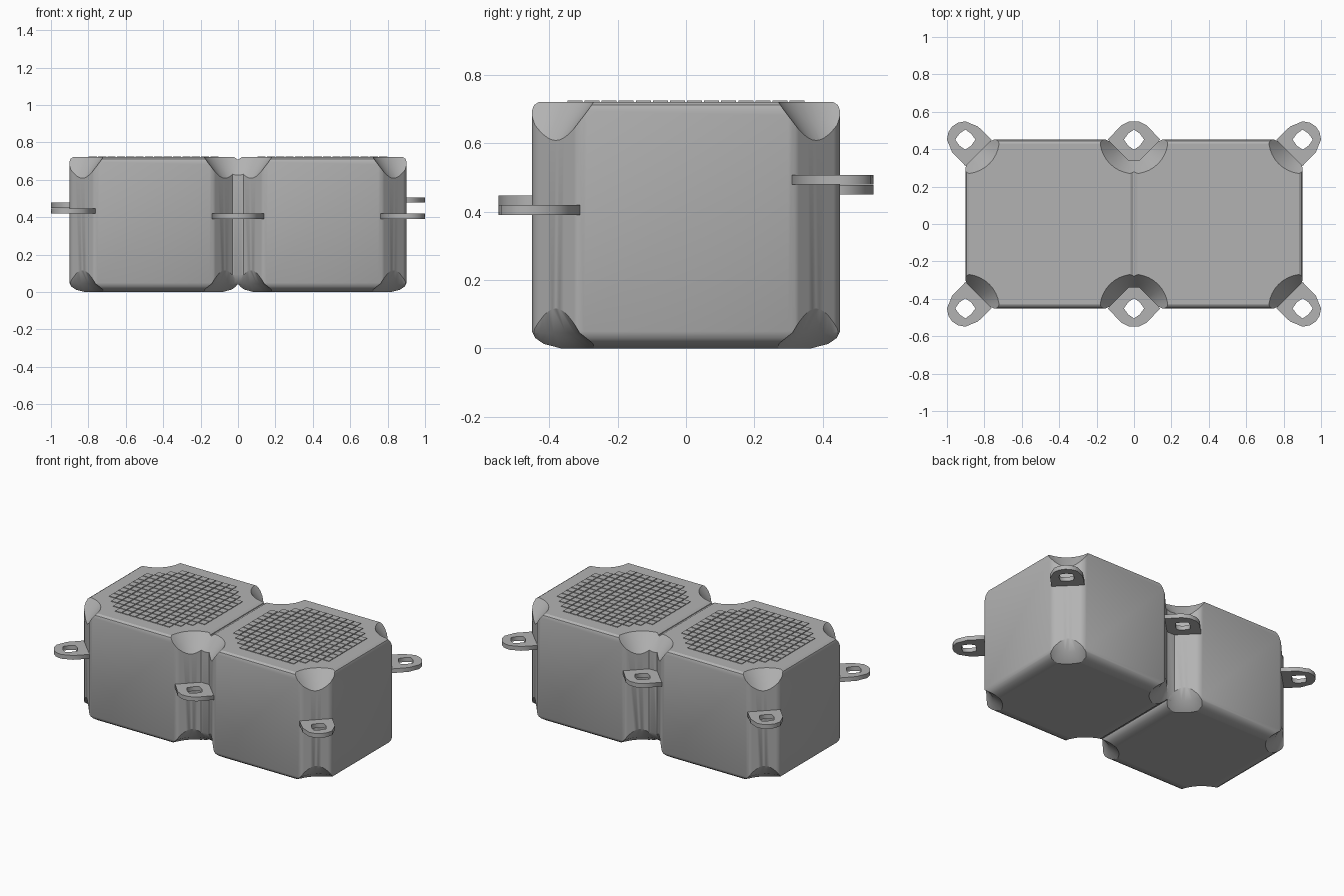
import bpy, bmesh, math
from mathutils import Vector

old = bpy.data.objects.get("Cube")
if old:
    bpy.data.objects.remove(old, do_unlink=True)

HALF = 0.451       # half width of one float
CHAMFER = 0.14     # vertical corner cut
TOP = 0.721

grey = bpy.data.materials.new("grey_plastic")
grey.use_nodes = True
colour = (0.45, 0.45, 0.45, 1)
grey.diffuse_color = colour
grey.node_tree.nodes["Principled BSDF"].inputs["Base Color"].default_value = colour


def add_object(name, bm):
    bmesh.ops.recalc_face_normals(bm, faces=bm.faces[:])
    mesh = bpy.data.meshes.new(name)
    bm.to_mesh(mesh)
    bm.free()
    mesh.materials.append(grey)
    obj = bpy.data.objects.new(name, mesh)
    bpy.context.collection.objects.link(obj)
    return obj


def activate(obj):
    bpy.ops.object.select_all(action='DESELECT')
    obj.select_set(True)
    bpy.context.view_layer.objects.active = obj


def loft(bm, rings):
    """Skin a stack of equal point rings and cap both ends."""
    loops = [[bm.verts.new(p) for p in ring] for ring in rings]
    n = len(loops[0])
    for a, b in zip(loops, loops[1:]):
        for i in range(n):
            j = (i + 1) % n
            bm.faces.new((a[i], a[j], b[j], b[i]))
    bm.faces.new(loops[0][::-1])
    bm.faces.new(loops[-1])


def float_ring(cx, inset, z):
    """Square with cut corners, each corner softened by two points."""
    h = HALF - inset
    c = max(CHAMFER - 2 * inset, 0.05)
    k = h - c
    pts = [Vector(p) for p in ((h, -k), (h, k), (k, h), (-k, h),
                               (-h, k), (-h, -k), (-k, -h), (k, -h))]
    ring = []
    for i, p in enumerate(pts):
        for q in (pts[i - 1], pts[(i + 1) % 8]):
            s = p + (q - p).normalized() * 0.012
            ring.append((cx + s.x, s.y, z))
    return ring


def make_float(name, cx):
    bm = bmesh.new()
    profile = ((0.085, 0), (0.035, 0.013), (0.01, 0.03), (0, 0.05),
               (0, 0.695), (0.006, 0.712), (0.02, TOP))
    loft(bm, [float_ring(cx, d, z) for d, z in profile])
    return add_object(name, bm)


def make_web():
    bm = bmesh.new()
    outline = ((-0.032, -0.34), (0.032, -0.34), (0.032, 0.34), (-0.032, 0.34))
    loft(bm, [[(x, y, z) for x, y in outline] for z in (0.04, 0.708)])
    return add_object("connecting_web", bm)


# Bowl-shaped cutters for the corner scoops
def make_cutter():
    bm = bmesh.new()
    upper = ((0.02, 0.5), (0.1, 0.61), (0.14, 0.665), (0.185, 0.725), (0.24, 0.8))
    lower = ((0.27, -0.05), (0.2, 0), (0.14, 0.045), (0.1, 0.115), (0.02, 0.25))
    n = 40
    for cx in (-2 * HALF, 0, 2 * HALF):
        for cy in (-HALF, HALF):
            for profile in (upper, lower):
                loft(bm, [[(cx + r * math.cos(math.tau * i / n),
                            cy + r * math.sin(math.tau * i / n), z)
                           for i in range(n)] for r, z in profile])
    cutter = add_object("scoop_cutter", bm)
    cutter.hide_render = True
    return cutter


bodies = [make_float("right_float", -HALF), make_float("left_float", HALF), make_web()]
cutter = make_cutter()
for body in bodies:
    activate(body)
    mod = body.modifiers.new("scoops", 'BOOLEAN')
    mod.operation = 'DIFFERENCE'
    mod.solver = 'EXACT'
    mod.object = cutter
    bpy.ops.object.modifier_apply(modifier=mod.name)
    bpy.ops.object.shade_smooth_by_angle(angle=math.radians(30))
bpy.data.objects.remove(cutter, do_unlink=True)


# Flat connecting lugs with a hole
def make_lug(name, outline, x, y, z):
    curve = bpy.data.curves.new(name, 'CURVE')
    curve.dimensions = '2D'
    curve.fill_mode = 'BOTH'
    curve.extrude = 0.014
    hole = []
    for i in range(8):
        r = 0.045 if i % 2 else 0.054
        a = math.tau * i / 8
        hole.append((r * math.cos(a), r * math.sin(a)))
    for pts in (outline, hole):
        spline = curve.splines.new('POLY')
        spline.points.add(len(pts) - 1)
        for point, (px, py) in zip(spline.points, pts):
            point.co = (px, py, 0, 1)
        spline.use_cyclic_u = True
    curve.materials.append(grey)
    obj = bpy.data.objects.new(name, curve)
    bpy.context.collection.objects.link(obj)
    obj.location = (x, y, z)
    activate(obj)
    bpy.ops.object.convert(target='MESH')


half_tab = [(-0.14, 0), (-0.068, 0.07), (0, 0.098), (0.04, 0.09), (0.07, 0.07)]
corner_tab = half_tab + [(y, x) for x, y in half_tab[-2::-1]] + [(-0.09, -0.09)]
middle_tab = [(-0.14, 0), (-0.07, 0.075), (-0.025, 0.098), (0.025, 0.098),
              (0.07, 0.075), (0.14, 0), (0.03, -0.115), (-0.03, -0.115)]
for name, sx, sy, z in (("front_left_lug", 1, -1, 0.405), ("front_right_lug", -1, -1, 0.434),
                        ("back_right_lug", -1, 1, 0.464), ("back_left_lug", 1, 1, 0.493),
                        ("front_middle_lug", 0, -1, 0.405), ("back_middle_lug", 0, 1, 0.493)):
    tab = corner_tab if sx else middle_tab
    outline = [(px * (sx or 1), py * sy) for px, py in tab]
    make_lug(name, outline, 2 * HALF * sx, HALF * sy, z)


# Anti-slip pads on the deck
def make_pads(name, cx):
    bm = bmesh.new()
    pitch, size = 0.05, 0.022
    for i in range(14):
        for j in range(14):
            x, y = (i - 6.5) * pitch, (j - 6.5) * pitch
            if abs(x) + abs(y) > 0.53:
                continue
            square = [(cx + x + a * size, y + b * size)
                      for a, b in ((-1, -1), (1, -1), (1, 1), (-1, 1))]
            loft(bm, [[(px, py, z) for px, py in square] for z in (TOP - 0.002, TOP + 0.004)])
    add_object(name, bm)


make_pads("right_deck_pads", -HALF)
make_pads("left_deck_pads", HALF)
